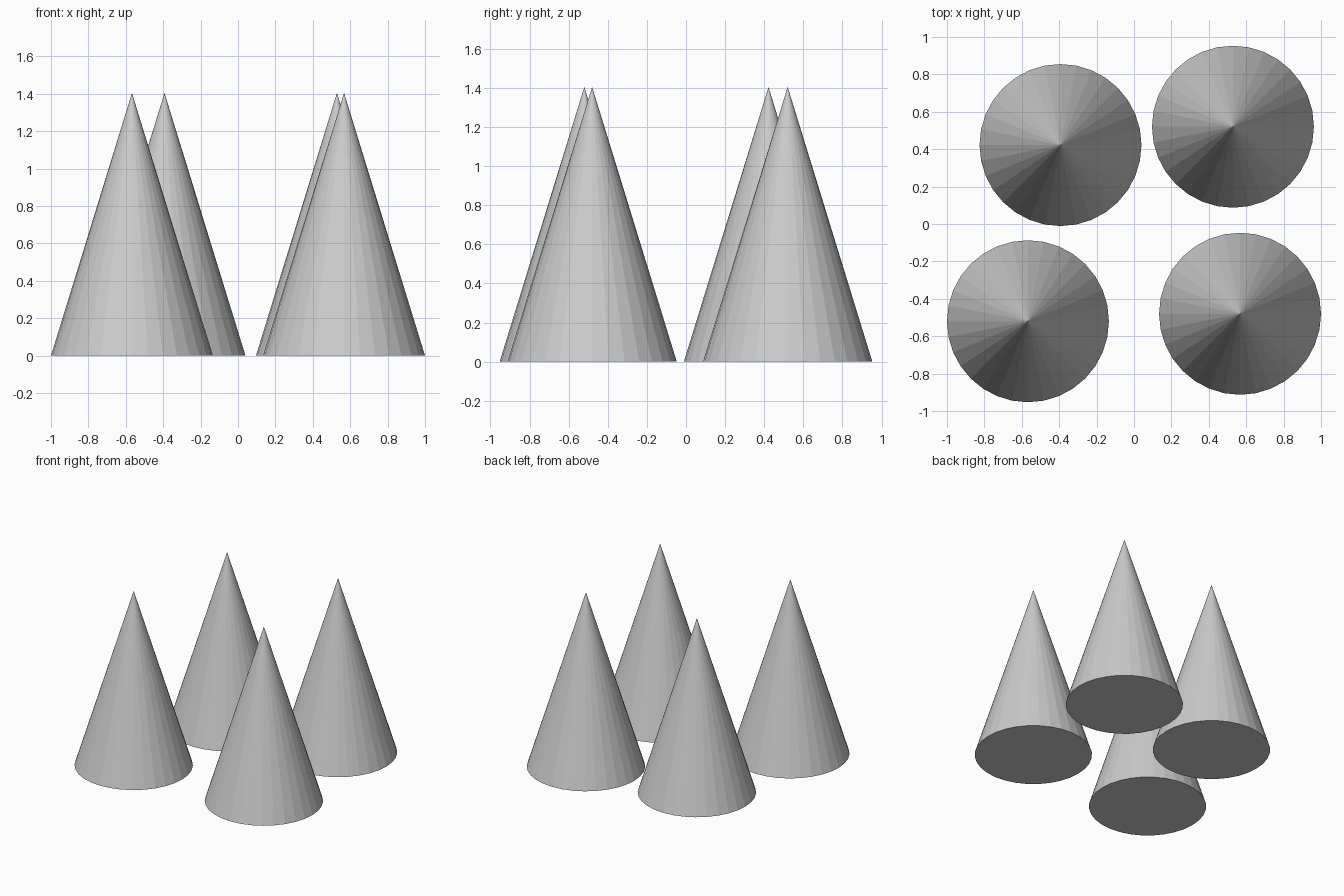
import bpy

if "Cube" in bpy.data.objects:
    bpy.data.objects.remove(bpy.data.objects["Cube"])

RADIUS, HEIGHT, SIDES = 0.433, 1.405, 32

# Four identical faceted cones standing in a loose square
positions = {
    "cone_back_left": (-0.393, 0.422),
    "cone_back_right": (0.529, 0.52),
    "cone_front_left": (-0.567, -0.52),
    "cone_front_right": (0.567, -0.48),
}


def add_cone(name, x, y):
    bpy.ops.mesh.primitive_cone_add(
        vertices=SIDES, radius1=RADIUS, radius2=0, depth=HEIGHT,
        end_fill_type='NGON', location=(x, y, HEIGHT / 2))
    bpy.context.object.name = name


for name, (x, y) in positions.items():
    add_cone(name, x, y)
